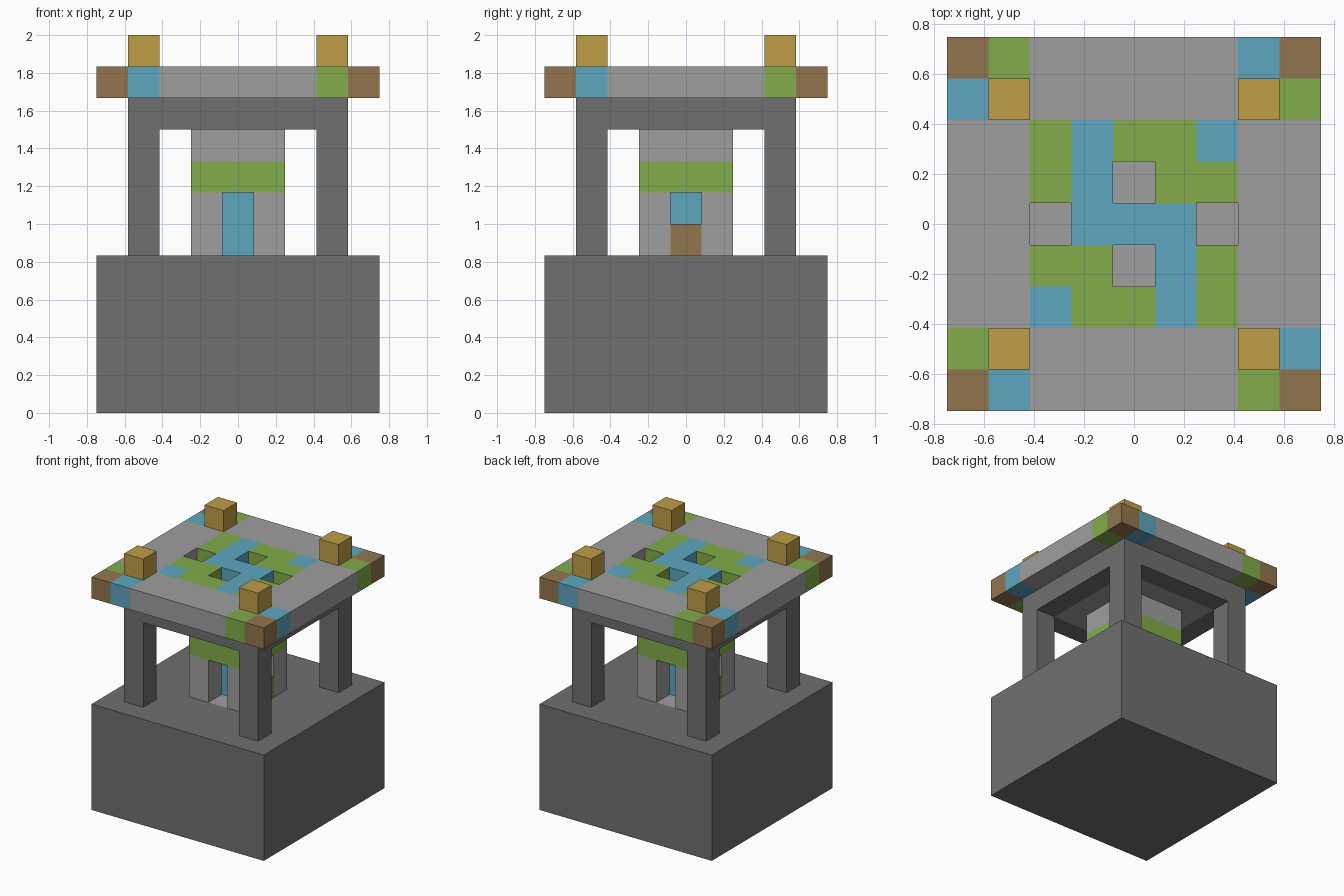
import bpy, bmesh
from mathutils import Vector

CELL = 1 / 6  # edge of one building block

default = bpy.data.objects.get("Cube")
if default:
    bpy.data.objects.remove(default, do_unlink=True)


def linear(v):
    v /= 255
    return v / 12.92 if v <= 0.04045 else ((v + 0.055) / 1.055) ** 2.4


def material(name, rgb):
    mat = bpy.data.materials.new(name)
    mat.use_nodes = True
    color = [linear(v) for v in rgb] + [1]
    mat.diffuse_color = color
    mat.node_tree.nodes["Principled BSDF"].inputs["Base Color"].default_value = color
    return mat


# D dark stone, L light stone, G green, B blue, N brown, Y gold
PALETTE = {
    "D": material("dark_stone", (112, 112, 112)),
    "L": material("light_stone", (159, 159, 159)),
    "G": material("green_paint", (130, 172, 74)),
    "B": material("blue_paint", (94, 166, 192)),
    "N": material("brown_wood", (146, 118, 78)),
    "Y": material("gold", (190, 158, 70)),
}
KEYS = list(PALETTE)


def finish(name, bm, mats):
    mesh = bpy.data.meshes.new(name)
    bm.to_mesh(mesh)
    bm.free()
    for mat in mats:
        mesh.materials.append(mat)
    obj = bpy.data.objects.new(name, mesh)
    bpy.context.collection.objects.link(obj)
    return obj


def box(name, center, size, key):
    """Plain box; centre and size are given in blocks."""
    bm = bmesh.new()
    bmesh.ops.create_cube(bm, size=1)
    for v in bm.verts:
        v.co = Vector([(c + p * s) * CELL for c, p, s in zip(center, v.co, size)])
    return finish(name, bm, [PALETTE[key]])


def blocks(name, layers, bottom):
    """Blocks laid out by letter maps: layers upward, rows from back to front."""
    cells = {}
    for z, layer in enumerate(layers):
        rows = layer.split()
        half = len(rows) // 2
        for r, row in enumerate(rows):
            for c, key in enumerate(row):
                if key != ".":
                    cells[c - half, half - r, z] = key
    bm = bmesh.new()
    for pos, key in cells.items():
        center = Vector(pos) + Vector((0, 0, bottom + 0.5))
        for axis in range(3):
            for sign in (-1, 1):
                n = Vector((0, 0, 0))
                n[axis] = sign
                if tuple(int(p + d) for p, d in zip(pos, n)) in cells:
                    continue
                u = Vector((n.z, n.x, n.y))
                v = n.cross(u)
                quad = [center + (n + a + b) / 2
                        for a, b in ((u, v), (-u, v), (-u, -v), (u, -v))]
                face = bm.faces.new([bm.verts.new(p * CELL) for p in quad])
                face.material_index = KEYS.index(key)
    bmesh.ops.remove_doubles(bm, verts=bm.verts, dist=CELL / 100)
    return finish(name, bm, PALETTE.values())


# Base with an inlaid floor under the shrine
box("base", (0, 0, 2), (9, 9, 4), "D")
plain, inlaid = "D" * 9 + " ", "DDDLLLDDD "
blocks("base_top", [plain * 3 + inlaid * 3 + plain * 3], 4)

# Inner shrine: doorways front and back, windows left and right, blue core
blocks("shrine", [
    "L.L NBN L.L",
    "L.L .B. L.L",
    "GGG GGG GGG",
    "LLL LLL LLL",
], 5)

# Pillars and roof finials in the four corners
for side, x in (("left", 3), ("right", -3)):
    for end, y in (("front", -3), ("back", 3)):
        box(f"{end}_{side}_pillar", (x, y, 7), (1, 1, 4), "D")
        box(f"{end}_{side}_finial", (x, y, 11.5), (1, 1, 1), "Y")

# Beam ring around the ceiling
blocks("beams_and_ceiling", ["D" * 7 + " " + "DLLLLLD " * 5 + "D" * 7], 9)

# Roof slab with painted pattern and four pits
blocks("roof", ["""
    NGLLLLLBN
    BLLLLLLLG
    LLGBGGBLL
    LLGB.GGLL
    LL.BBB.LL
    LLGG.BGLL
    LLBGGBGLL
    GLLLLLLLB
    NBLLLLLGN
"""], 10)
